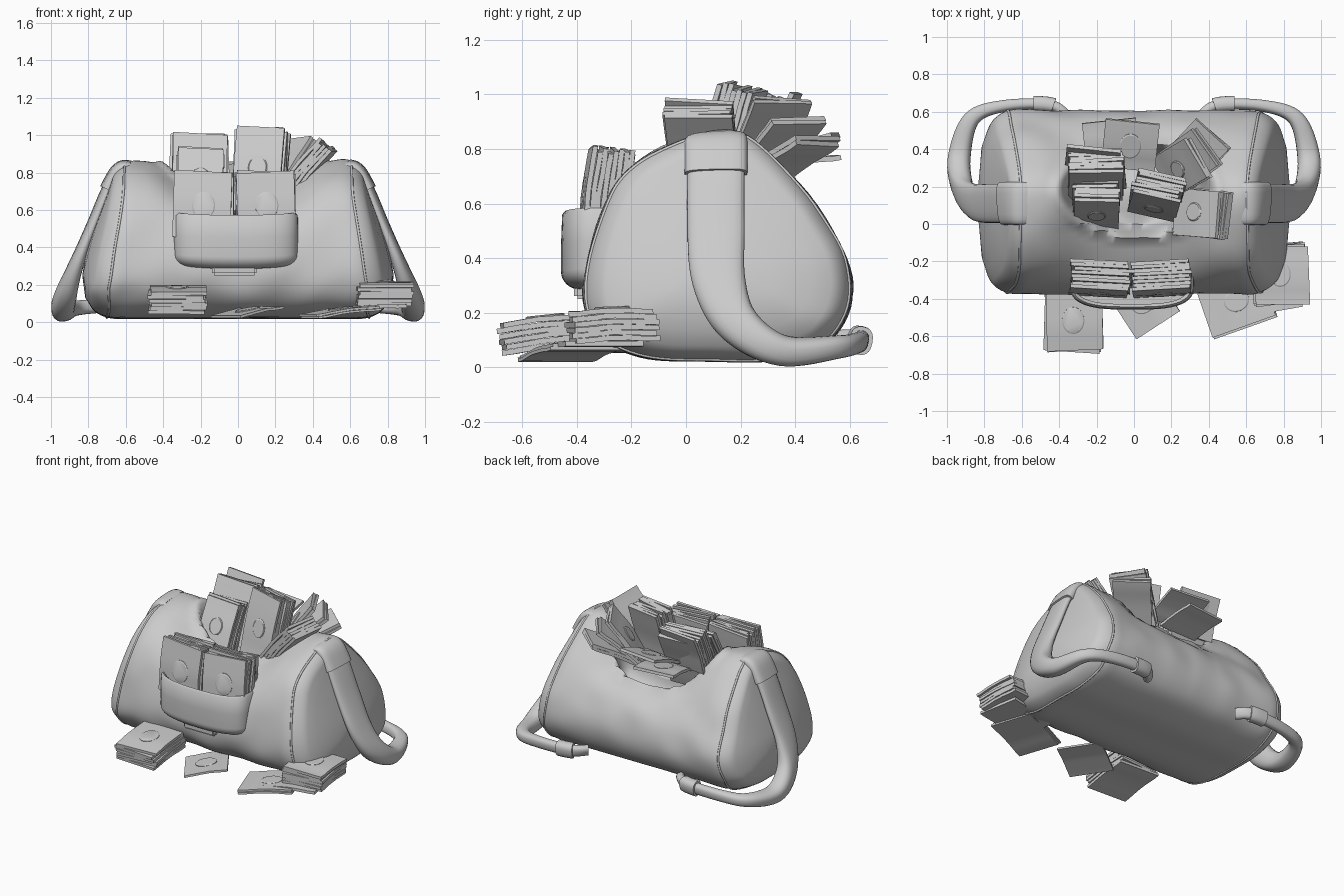
import bpy, bmesh, math, random
from mathutils import Vector, Euler, noise

if "Cube" in bpy.data.objects:
    bpy.data.objects.remove(bpy.data.objects["Cube"])

random.seed(4)


def spline(pts, n, closed=False):
    """Catmull-Rom resampling, n steps per span."""
    pts = [Vector(p) for p in pts]
    m = len(pts)
    get = (lambda i: pts[i % m]) if closed else (lambda i: pts[max(0, min(m - 1, i))])
    out = []
    for i in range(m if closed else m - 1):
        a, b, c, d = (get(i + k) for k in range(-1, 3))
        for s in range(n):
            t = s / n
            out.append(0.5 * (2 * b + (c - a) * t + (2 * a - 5 * b + 4 * c - d) * t ** 2
                              + (3 * b - a - 3 * c + d) * t ** 3))
    return out if closed else out + [pts[-1]]


def loft(bm, rings):
    rows = [[bm.verts.new(p) for p in r] for r in rings]
    n = len(rows[0])
    for a, b in zip(rows, rows[1:]):
        for i in range(n):
            j = (i + 1) % n
            bm.faces.new((a[i], a[j], b[j], b[i]))
    bm.faces.new(rows[0][::-1])
    bm.faces.new(rows[-1])


def finish(bm, name, angle):
    bmesh.ops.recalc_face_normals(bm, faces=bm.faces)
    me = bpy.data.meshes.new(name)
    bm.to_mesh(me)
    bm.free()
    ob = bpy.data.objects.new(name, me)
    bpy.context.collection.objects.link(ob)
    bpy.ops.object.select_all(action='DESELECT')
    ob.select_set(True)
    bpy.context.view_layer.objects.active = ob
    bpy.ops.object.shade_smooth_by_angle(angle=math.radians(angle))
    return ob


def smooth(t):
    t = max(0, min(1, t))
    return t * t * (3 - 2 * t)


def superellipse(n, e):
    """Unit ring of n points; e < 1 squares it off."""
    for k in range(n):
        a = math.tau * k / n
        yield [math.copysign(abs(f) ** e, f) for f in (math.cos(a), math.sin(a))]


# Duffel body: side profile lofted along x, sagging at the open mouth
PROFILE = spline([(0.1, 0.02), (-0.16, 0.035), (-0.33, 0.13), (-0.375, 0.3), (-0.3, 0.6),
                  (-0.16, 0.77), (0.1, 0.865), (0.27, 0.82), (0.5, 0.56), (0.61, 0.3),
                  (0.53, 0.1), (0.33, 0.025)], 8, closed=True)


def body_point(u, s, p):
    y, z = 0.12 + (p[0] - 0.12) * s, 0.4 + (p[1] - 0.4) * s
    x = u * (0.76 + 0.07 * smooth(z * 5) - 0.18 * smooth((z - 0.15) / 0.8))
    x *= 1 - 0.1 * (abs(y - 0.12) / 0.48) ** 3
    top = smooth((z - 0.42) / 0.4)
    sag = top * math.exp(-(x / 0.38) ** 4)
    y += 0.03 * sag * (y < 0)
    z -= 0.13 * sag
    d = ((x - 0.02) / 0.41) ** 2 + ((y - 0.18) / 0.24) ** 2
    if z > 0.5:
        z += 0.025 * math.exp(-((d - 1.1) / 0.16) ** 2) - 0.26 * smooth((1 - d) * 2)
    k = 0.012 * noise.noise(Vector((x, y, z)) * 5)
    return Vector((x, y + k, z + k * smooth(z * 4)))


half = [(i / 30 * 0.84, 1) for i in range(31)]
for i in range(1, 9):
    a = math.pi / 16 * i
    half.append((0.84 + 0.16 * math.sin(a), 0.84 + 0.16 * math.cos(a)))
half += [(1.02 - 0.02 * s, s) for s in (0.7, 0.4, 0.1)]
bm = bmesh.new()
loft(bm, [[body_point(u, s, p) for p in PROFILE]
          for u, s in [(-u, s) for u, s in half[:0:-1]] + half])
finish(bm, "bag_body", 70)

# Straps: flat band at the top turning into a round tube that curls to the back
STRAP = spline([(0.52, 0.11, 0.8), (0.62, 0.11, 0.825), (0.69, 0.11, 0.73), (0.775, 0.11, 0.53),
                (0.86, 0.12, 0.32), (0.915, 0.19, 0.16), (0.935, 0.35, 0.062),
                (0.87, 0.56, 0.075), (0.7, 0.63, 0.09), (0.45, 0.635, 0.1), (0.36, 0.57, 0.1)], 8)
HUB = Vector((0.3, 0.15, 0.2))


def strap_part(name, first, last, side, grow, e):
    bm, rings = bmesh.new(), []
    for i in range(first, last):
        c, f = STRAP[i], i / len(STRAP)
        half_w = 0.105 - 0.067 * smooth((f - 0.3) / 0.45) + grow
        half_t = 0.028 + 0.034 * math.exp(-((f - 0.56) / 0.15) ** 2) + grow
        t = (STRAP[min(i + 1, len(STRAP) - 1)] - STRAP[max(i - 1, 0)]).normalized()
        n = c - HUB
        n = (n - t * n.dot(t)).normalized()
        w = t.cross(n)
        ring = [c + w * a * half_w + n * b * half_t for a, b in superellipse(20, e)]
        rings.append([(v.x * side, v.y, v.z) for v in ring])
    loft(bm, rings)
    finish(bm, name, 50)


for label, side in (("left", -1), ("right", 1)):
    strap_part(label + "_strap", 0, len(STRAP), side, 0, 0.8)
    strap_part(label + "_strap_top_band", 5, 18, side, 0.01, 0.6)
    strap_part(label + "_strap_back_loop", 69, 74, side, 0.014, 0.8)
    # soft piping along the end seam
    cu = bpy.data.curves.new(label + "_end_piping", 'CURVE')
    cu.dimensions, cu.bevel_depth, cu.bevel_resolution = '3D', 0.007, 2
    sp = cu.splines.new('POLY')
    sp.points.add(len(PROFILE) - 1)
    for pt, p in zip(sp.points, PROFILE):
        pt.co = (*body_point(0.92 * side, 0.978, p), 1)
    sp.use_cyclic_u = True
    bpy.context.collection.objects.link(bpy.data.objects.new(cu.name, cu))


# Front pocket: open pouch with rounded lower corners
def pocket_ring(z, inset):
    return [(a * (0.333 - inset) - 0.01, -0.31 + b * (0.148 - inset), z + 0.012 * a * a)
            for a, b in superellipse(48, 0.65)]


bm = bmesh.new()
rings = []
for i in range(9):
    a = math.pi / 16 * i
    rings.append(pocket_ring(0.35 - 0.065 * math.cos(a), 0.07 * (1 - math.sin(a))))
rings += [pocket_ring(z, k) for z, k in ((0.45, 0), (0.56, 0.004), (0.572, 0.015), (0.56, 0.03), (0.45, 0.03))]
loft(bm, rings)
finish(bm, "front_pocket", 60)

# Tab under the pocket
bm = bmesh.new()
bmesh.ops.create_cube(bm, size=1)
bmesh.ops.scale(bm, vec=(0.24, 0.08, 0.07), verts=bm.verts)
bmesh.ops.bevel(bm, geom=bm.edges[:], offset=0.012, segments=2, affect='EDGES')
finish(bm, "pocket_tab", 40).location = (-0.02, -0.37, 0.285)


# Bundle of bills: tightly stacked, slightly curled, raised oval on the top one
def bundle(name, x, y, z, tilt, heading, layers, w=0.29, length=0.36, step=0.02, bend=0.004):
    bm = bmesh.new()
    t = layers * step
    for i in range(layers):
        j = 0.01 * (layers > 1)
        dx, dy, turn = (random.uniform(-j, j) for _ in range(3))
        rings = []
        for k in range(9):
            v = k / 8 - 0.5
            zb = step * i - t / 2 + bend * math.cos(v * math.tau) + random.uniform(-0.0015, 0.0015)
            rings.append([(dx + a * w / 2 - turn * 3 * v * length, dy + v * length + turn * a, zb + h)
                          for a, h in ((-1, 0), (1, 0), (1, step * 0.94), (-1, step * 0.94))])
        loft(bm, rings)
    top = t / 2 + bend
    loft(bm, [[(a * w * 0.2 * s, b * w * 0.24 * s, top + h) for a, b in superellipse(24, 1)]
              for s, h in ((1, -0.012), (1, 0), (0.9, 0.004))])
    ob = finish(bm, name, 30)
    ob.location = (x, y, z)
    ob.rotation_euler = Euler((math.radians(tilt), 0, math.radians(heading)))


# Money standing in the mouth of the bag
bundle("mouth_bundle_left", -0.2, 0.26, 0.8, 68, 2, 7, length=0.4)
bundle("mouth_bundle_left_front", -0.2, 0.1, 0.75, 66, 0, 6, w=0.24)
bundle("mouth_bundle_middle", 0.12, 0.15, 0.81, 76, -12, 7, w=0.26, length=0.44)
bundle("mouth_bundle_right", 0.36, 0.06, 0.81, 50, -97, 5, w=0.25)
for i in range(3):
    bundle(f"mouth_fan_{i}", 0.25 + 0.03 * i, 0.3 + 0.03 * i, 0.83 - 0.04 * i, 55 - 14 * i, -62 + 9 * i, 2, w=0.24)
for i in range(2):
    bundle(f"mouth_back_bill_{i}", -0.02 - 0.1 * i, 0.42, 0.81 - 0.06 * i, 20 - 10 * i, 12 * i - 6, 1, length=0.27)
bundle("mouth_tall_bill", -0.22, 0.35, 0.87, 70, -6, 1, length=0.29)

# Money in the pocket
for label, side in (("left", -1), ("right", 1)):
    bundle("pocket_bundle_" + label, 0.165 * side - 0.015, -0.295, 0.615, 84, 3 * side, 8, w=0.31)

# Money on the ground
bundle("ground_bundle_left", -0.325, -0.51, 0.125, 6, 0, 6, w=0.3, length=0.34)
bundle("ground_bundle_right", 0.78, -0.265, 0.155, 2, 4, 6, length=0.31)
bundle("ground_bill_middle", 0.05, -0.42, 0.058, 10, -57, 1, length=0.28, step=0.015)
bundle("ground_bill_right", 0.55, -0.41, 0.058, 7, -70, 2, step=0.013)
bundle("ground_bill_under", 0.7, -0.33, 0.078, 4, -80, 1)
